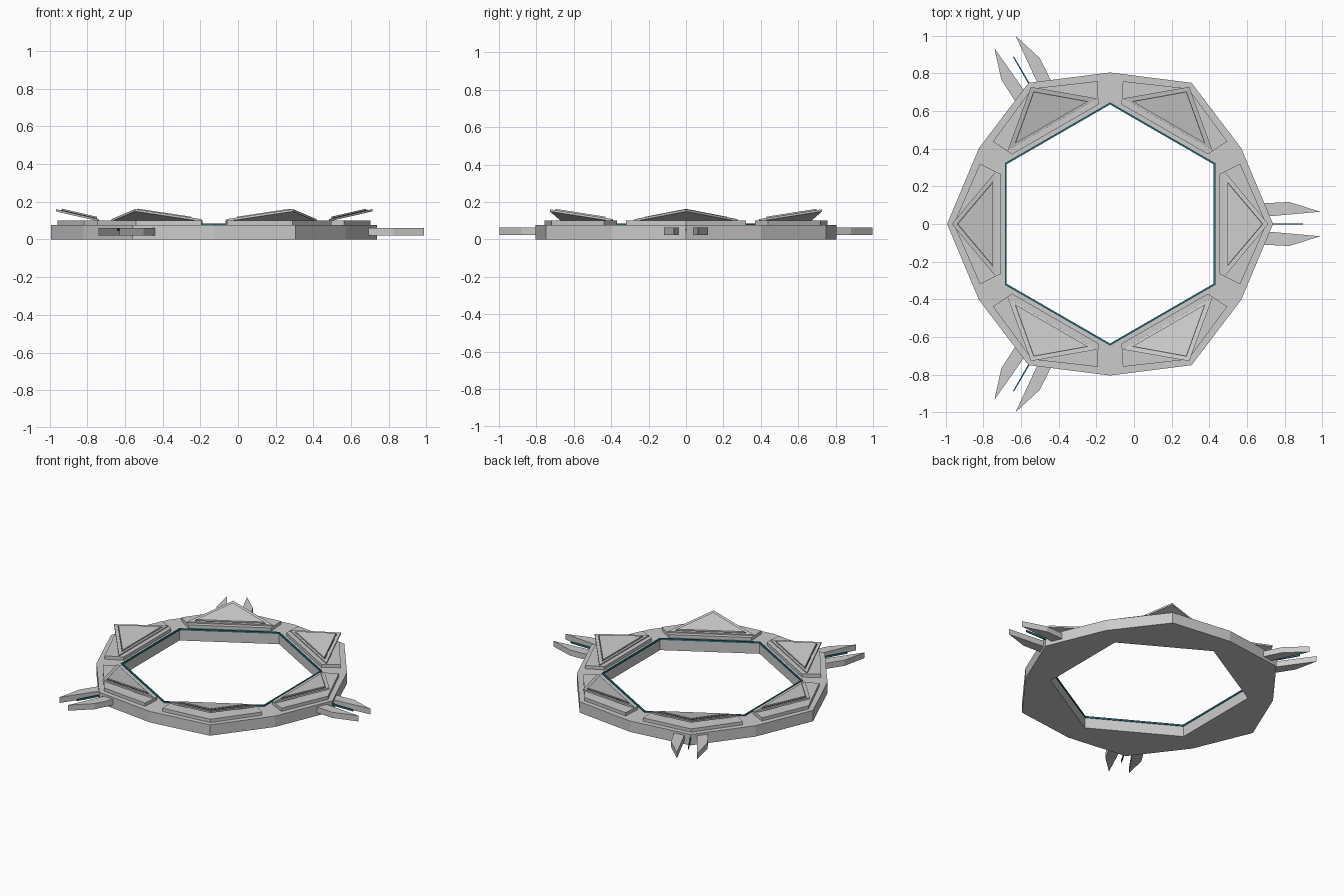
import bpy, bmesh
from math import cos, sin, radians
from mathutils import Matrix

if "Cube" in bpy.data.objects:
    bpy.data.objects.remove(bpy.data.objects["Cube"])

CX = -0.127  # ring centre, offset by the single fin pair on +x


def material(name, col):
    m = bpy.data.materials.new(name)
    m.diffuse_color = col
    m.use_nodes = True
    m.node_tree.nodes["Principled BSDF"].inputs["Base Color"].default_value = m.diffuse_color
    return m


TEAL = material("teal_glow", (0.02, 0.17, 0.22, 1))
DARK = material("dark_seam", (0.08, 0.09, 0.10, 1))


def finish(name, bm, mat=None):
    bmesh.ops.recalc_face_normals(bm, faces=bm.faces)
    me = bpy.data.meshes.new(name)
    bm.to_mesh(me)
    bm.free()
    ob = bpy.data.objects.new(name, me)
    bpy.context.collection.objects.link(ob)
    if mat:
        me.materials.append(mat)
    return ob


def slab(name, pts, z0, z1, angle, mat=None, slope=0.0, r0=0.0):
    """Extruded outline in (radius, tangent), tilted by slope, spun to angle."""
    bm = bmesh.new()
    lo = [bm.verts.new((r, t, z0 + slope * (r - r0))) for r, t in pts]
    hi = [bm.verts.new((r, t, z1 + slope * (r - r0))) for r, t in pts]
    n = len(pts)
    bm.faces.new(lo)
    bm.faces.new(hi)
    for i in range(n):
        j = (i + 1) % n
        bm.faces.new((lo[i], lo[j], hi[j], hi[i]))
    bm.transform(Matrix.Translation((CX, 0, 0)) @ Matrix.Rotation(radians(angle), 4, 'Z'))
    return finish(name, bm, mat)


def ring(name, outer, inner, z0, z1, mat=None):
    """Closed 12-segment ring; outer and inner give a radius per 30 degrees."""
    bm = bmesh.new()
    loops = []
    for i in range(12):
        a = radians(30 * i)
        loops.append([bm.verts.new((CX + r * cos(a), r * sin(a), z)) for r, z in
                      ((outer(i), z0), (outer(i), z1), (inner(i), z1), (inner(i), z0))])
    for i in range(12):
        a, b = loops[i], loops[(i + 1) % 12]
        for k in range(4):
            m = (k + 1) % 4
            bm.faces.new((a[k], b[k], b[m], a[m]))
    return finish(name, bm, mat)


def hexagon(R):
    # corners at odd steps, edge midpoints at even steps
    return lambda i: R if i % 2 else R * cos(radians(30))


# Main frame with hexagonal opening
ring("ring_frame", lambda i: 0.804 if i % 2 else 0.865, hexagon(0.64), 0, 0.077)
# Teal edging around the opening
ring("inner_edge_trim", hexagon(0.645), hexagon(0.634), 0.074, 0.085, TEAL)

# Six armour stations: base plate, tilted panel, seam, raised top panel
for i in range(6):
    a = 60 * i
    slab(f"base_plate_{i}", [(0.58, -0.265), (0.69, -0.32), (0.83, 0), (0.69, 0.32), (0.58, 0.265)],
         0.07, 0.100, a)
    tilt = dict(slope=0.23, r0=0.61)
    slab(f"tilted_panel_{i}", [(0.61, -0.275), (0.84, 0), (0.61, 0.275)], 0.096, 0.108, a, **tilt)
    slab(f"panel_seam_{i}", [(0.622, -0.226), (0.813, 0), (0.622, 0.226)], 0.107, 0.111, a, DARK, **tilt)
    slab(f"top_panel_{i}", [(0.622, -0.218), (0.806, 0), (0.622, 0.218)], 0.110, 0.118, a, **tilt)

# Three fin pairs with a thin glowing blade between
for i in range(3):
    a = 120 * i
    for s in (-1, 1):
        slab(f"fin_{i}_{'right' if s < 0 else 'left'}",
             [(0.78, 0.035 * s), (0.78, 0.10 * s), (0.82, 0.11 * s), (0.95, 0.117 * s),
              (1.115, 0.065 * s)], 0.022, 0.062, a)
    slab(f"centre_blade_{i}", [(0.84, -0.004), (1.025, -0.003), (1.025, 0.003), (0.84, 0.004)],
         0.045, 0.058, a, TEAL)
